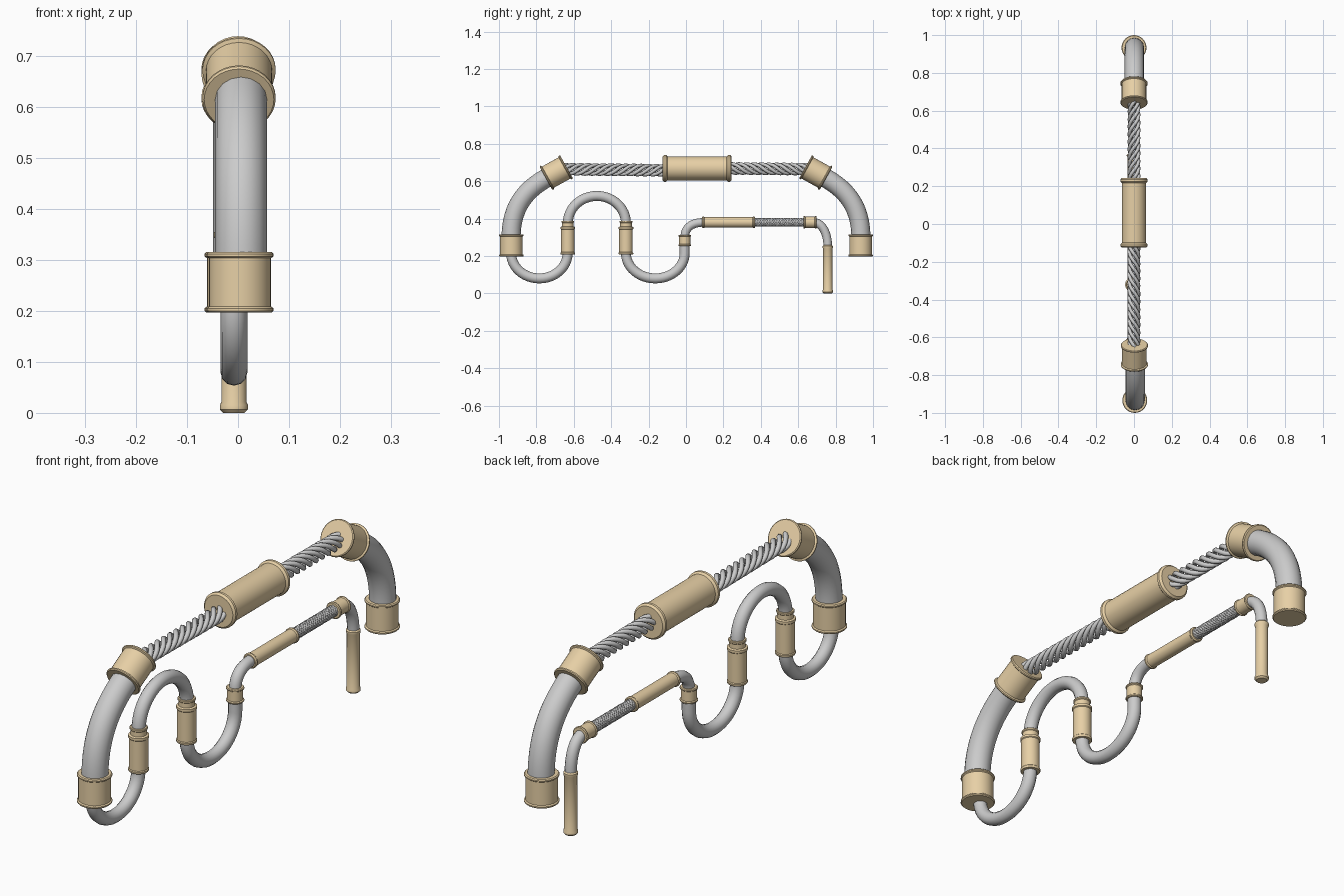
import bpy, bmesh
from math import sin, cos, pi, radians
from mathutils import Vector

if "Cube" in bpy.data.objects:
    bpy.data.objects.remove(bpy.data.objects["Cube"])

brass = bpy.data.materials.new("brass")
brass.diffuse_color = (0.8, 0.63, 0.38, 1)
brass.use_nodes = True
brass.node_tree.nodes["Principled BSDF"].inputs["Base Color"].default_value = brass.diffuse_color


def smooth(ob, angle=35):
    bpy.ops.object.select_all(action='DESELECT')
    ob.select_set(True)
    bpy.context.view_layer.objects.active = ob
    bpy.ops.object.shade_smooth_by_angle(angle=radians(angle))


def lathe(name, a, b, profile, seg=32):
    """Solid turned part; profile is (distance along a->b, radius)."""
    a, b = Vector(a), Vector(b)
    axis = (b - a).normalized()
    q = Vector((0, 0, 1)).rotation_difference(axis)
    bm = bmesh.new()
    rings = [[bm.verts.new(a + q @ Vector((r * cos(2 * pi * i / seg), r * sin(2 * pi * i / seg), t)))
              for i in range(seg)] for t, r in profile]
    for lo, hi in zip(rings, rings[1:]):
        for i in range(seg):
            j = (i + 1) % seg
            bm.faces.new((lo[i], lo[j], hi[j], hi[i]))
    bm.faces.new(rings[0][::-1])
    bm.faces.new(rings[-1])
    me = bpy.data.meshes.new(name)
    bm.to_mesh(me)
    bm.free()
    ob = bpy.data.objects.new(name, me)
    bpy.context.collection.objects.link(ob)
    me.materials.append(brass)
    smooth(ob)
    return ob


def sleeve(name, a, b, r, lip, h=0.012):
    """Cylinder with a raised lip at each end."""
    n = (Vector(b) - Vector(a)).length
    s = h * 0.3
    return lathe(name, a, b, [(0, lip - s), (s, lip), (h - s, lip), (h, r), (n - h, r),
                              (n - h + s, lip), (n - s, lip), (n, lip - s)])


def sweep(name, paths, radius, res=4):
    """Round tube along each list of points."""
    cu = bpy.data.curves.new(name, 'CURVE')
    cu.dimensions = '3D'
    cu.bevel_depth = radius
    cu.bevel_resolution = res
    cu.use_fill_caps = True
    for pts in paths:
        sp = cu.splines.new('POLY')
        sp.points.add(len(pts) - 1)
        for p, co in zip(sp.points, pts):
            p.co = (*co, 1)
    ob = bpy.data.objects.new(name, cu)
    bpy.context.collection.objects.link(ob)
    bpy.ops.object.select_all(action='DESELECT')
    ob.select_set(True)
    bpy.context.view_layer.objects.active = ob
    bpy.ops.object.convert(target='MESH')
    smooth(bpy.context.object, 60)


def bezier(p0, p1, p2, p3, x, n=16):
    out = []
    for i in range(n + 1):
        t = i / n
        w = ((1 - t) ** 3, 3 * t * (1 - t) ** 2, 3 * t * t * (1 - t), t ** 3)
        out.append((x, sum(k * p[0] for k, p in zip(w, (p0, p1, p2, p3))),
                    sum(k * p[1] for k, p in zip(w, (p0, p1, p2, p3)))))
    return out


def bend(x, y0, y1, z, peak, n=24):
    """Half-ellipse bend from y0 to y1 whose apex is at height peak."""
    c, r = (y0 + y1) / 2, (y1 - y0) / 2
    return [(x, c - r * cos(pi * i / n), z + (peak - z) * sin(pi * i / n)) for i in range(n + 1)]


def helix(a, b, r, pitch, phase, hand=1, per_turn=16):
    a, b = Vector(a), Vector(b)
    n = int((b - a).length / pitch * per_turn)
    out = []
    for i in range(n + 1):
        p = a.lerp(b, i / n)
        t = hand * 2 * pi * i / per_turn + phase
        out.append((p.x + r * cos(t), p.y, p.z + r * sin(t)))
    return out


# Large handle: lower collars, curved tubes, tilted collars and twisted ropes
for side, s, x in (("front", -1, 0.004), ("back", 1, 0.0)):
    sleeve(side + "_lower_collar", (x, s * 0.934, 0.197), (x, s * 0.934, 0.316), 0.061, 0.066)
    sweep(side + "_large_tube", [bezier((s * 0.935, 0.30), (s * 0.935, 0.45), (s * 0.87, 0.55),
                                        (s * 0.74, 0.62), x + 0.002)], 0.051, 6)
    d = Vector((0, -s * cos(radians(29)), sin(radians(29)))) * 0.063
    c = Vector((x * 0.5, s * 0.694, 0.646))
    sleeve(side + "_tilted_collar", c - d, c + d, 0.065, 0.072)
    inner = -0.11 if s < 0 else 0.23
    a, b = Vector((0, s * 0.655, 0.664)), Vector((0, inner, 0.658 if s < 0 else 0.668))
    sweep(side + "_twisted_rope",
          [helix(a, b, 0.0245, 0.2, k * 2 * pi / 5) for k in range(5)], 0.0098, 2)

# Centre grip
sleeve("centre_grip", (0, -0.125, 0.668), (0, 0.243, 0.668), 0.064, 0.072, 0.026)

# Thin pipe: two drops, one arch
X, R = -0.008, 0.0265
sweep("front_pipe_drop", [bend(X, -0.935, -0.633, 0.215, 0.08)], R)
sweep("pipe_arch", [bend(X, -0.632, -0.321, 0.375, 0.521)], R)
sweep("middle_pipe_drop", [bend(X, -0.321, -0.007, 0.215, 0.08) + [(X, -0.007, 0.27)]], R)

# Stepped couplings on the thin pipe
for name, y in (("front_coupling", -0.632), ("middle_coupling", -0.321)):
    lathe(name, (X, y, 0.208), (X, y, 0.388),
          [(0, 0.037), (0.003, 0.039), (0.009, 0.039), (0.012, 0.036), (0.134, 0.036),
           (0.137, 0.039), (0.147, 0.039), (0.150, 0.031), (0.169, 0.031),
           (0.172, 0.034), (0.178, 0.034), (0.180, 0.032)])
sleeve("small_coupling", (X, -0.007, 0.253), (X, -0.007, 0.313), 0.030, 0.034, 0.010)

# Spout run: elbow, horizontal sleeve, braided hose, elbow, outlet
sweep("inlet_elbow", [bezier((-0.007, 0.30), (-0.005, 0.36), (0.04, 0.38), (0.10, 0.38), X)], 0.023)
sleeve("spout_sleeve", (X, 0.086, 0.38), (X, 0.37, 0.38), 0.0275, 0.031, 0.014)
a, b = (X, 0.36, 0.38), (X, 0.64, 0.38)
sweep("hose_core", [[a, b]], 0.019)
sweep("hose_braid", [helix(a, b, 0.019, 0.1, k * pi / 4, h)
                     for k in range(8) for h in (1, -1)], 0.0042, 1)
sleeve("hose_collar", (X, 0.628, 0.38), (X, 0.698, 0.38), 0.030, 0.034, 0.010)
sweep("outlet_elbow", [bezier((0.68, 0.38), (0.725, 0.378), (0.757, 0.33), (0.758, 0.25), X)], 0.023)
sleeve("outlet_sleeve", (X, 0.758, 0), (X, 0.758, 0.26), 0.0245, 0.0275, 0.022)
